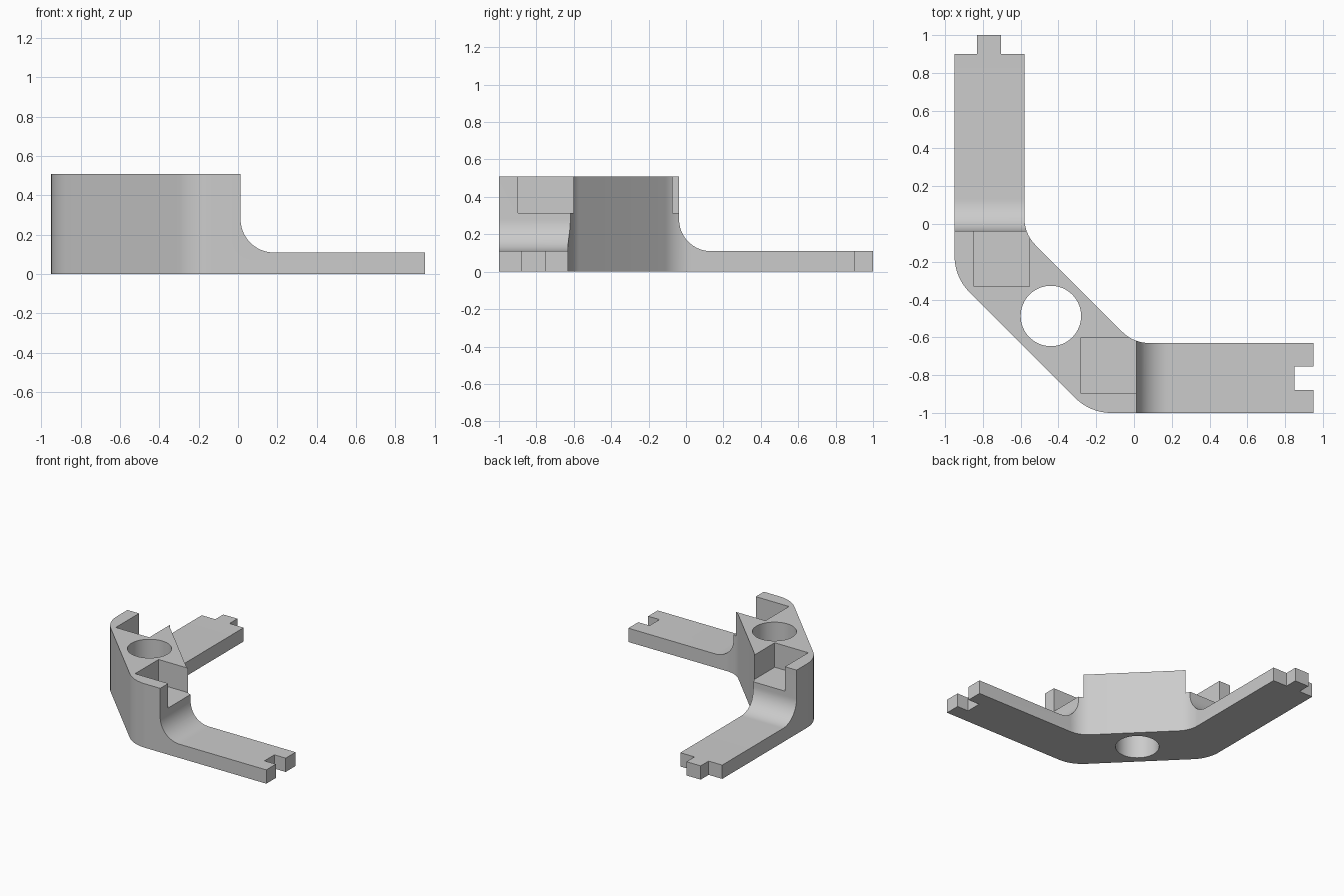
import bpy, bmesh
from math import cos, sin, radians

cube = bpy.data.objects.get("Cube")
if cube:
    bpy.data.objects.remove(cube, do_unlink=True)


def arc(cx, cy, r, start, end, n=12):
    angles = [radians(start + (end - start) * i / n) for i in range(n + 1)]
    return [(cx + r * cos(a), cy + r * sin(a)) for a in angles]


def swap(p):
    """Reflect across the bracket's diagonal, from one arm to the other."""
    return (p[1] + 0.05, p[0] - 0.05, *p[2:])


def prism(name, bottom, offset):
    """Closed solid made by sweeping a polygon along an offset."""
    bm = bmesh.new()
    face = bm.faces.new([bm.verts.new(p) for p in bottom])
    swept = bmesh.ops.extrude_face_region(bm, geom=[face], use_keep_orig=True)
    moved = [v for v in swept["geom"] if isinstance(v, bmesh.types.BMVert)]
    bmesh.ops.translate(bm, verts=moved, vec=offset)
    bmesh.ops.recalc_face_normals(bm, faces=bm.faces)
    mesh = bpy.data.meshes.new(name)
    bm.to_mesh(mesh)
    bm.free()
    obj = bpy.data.objects.new(name, mesh)
    bpy.context.collection.objects.link(obj)
    return obj


# Footprint: one arm with its end key, then the same arm reflected
HEIGHT, ARM_TOP, END = 0.51, 0.11, 0.9
inner = arc(-0.38, 0.03, 0.2, 225, 180)
outer = arc(-0.68, -0.17, 0.27, 180, 225)


def arm_outline(key):
    tip = [(-0.58, END), (-0.705, END), (-0.705, END + key),
           (-0.83, END + key), (-0.83, END), (-0.95, END)]
    return inner + tip + outer


outline = arm_outline(0.1) + [swap(p) for p in reversed(arm_outline(-0.1))]
bracket = prism("corner_bracket", [(x, y, 0) for x, y in outline], (0, 0, HEIGHT))

# Cutters: lowered arms with a curved shoulder, and square corner pockets
shoulder = [(-0.037, 0.7)] + arc(0.133, ARM_TOP + 0.17, 0.17, 180, 270, 20)
shoulder += [(1.2, ARM_TOP), (1.2, 0.7)]
arm_cut = [(-1.1, y, z) for y, z in shoulder]
pocket = [(-0.848, -0.33, 0.315), (-0.552, -0.33, 0.315),
          (-0.552, 0.1, 0.315), (-0.848, 0.1, 0.315)]
hole = [(x, y, -0.2) for x, y in arc(-0.44, -0.487, 0.16, 0, 360, 64)[:-1]]

cutters = [
    prism("back_arm_cutter", arm_cut, (0.8, 0, 0)),
    prism("side_arm_cutter", [swap(p) for p in arm_cut], (0, 0.8, 0)),
    prism("back_pocket_cutter", pocket, (0, 0, 0.5)),
    prism("side_pocket_cutter", [swap(p) for p in pocket], (0, 0, 0.5)),
    prism("hole_cutter", hole, (0, 0, 1)),
]

# Cut the block, then discard the cutters
bpy.ops.object.select_all(action='DESELECT')
bpy.context.view_layer.objects.active = bracket
bracket.select_set(True)
for cutter in cutters:
    cutter.hide_render = True
    mod = bracket.modifiers.new(cutter.name, 'BOOLEAN')
    mod.operation = 'DIFFERENCE'
    mod.solver = 'EXACT'
    mod.object = cutter
    bpy.ops.object.modifier_apply(modifier=mod.name)
for cutter in cutters:
    bpy.data.objects.remove(cutter, do_unlink=True)

# Single grey finish
grey = bpy.data.materials.new("light_grey")
grey.use_nodes = True
colour = (0.6, 0.6, 0.6, 1)
grey.diffuse_color = colour
grey.node_tree.nodes["Principled BSDF"].inputs["Base Color"].default_value = colour
bracket.data.materials.clear()
bracket.data.materials.append(grey)
bpy.ops.object.shade_smooth_by_angle(angle=radians(30))
